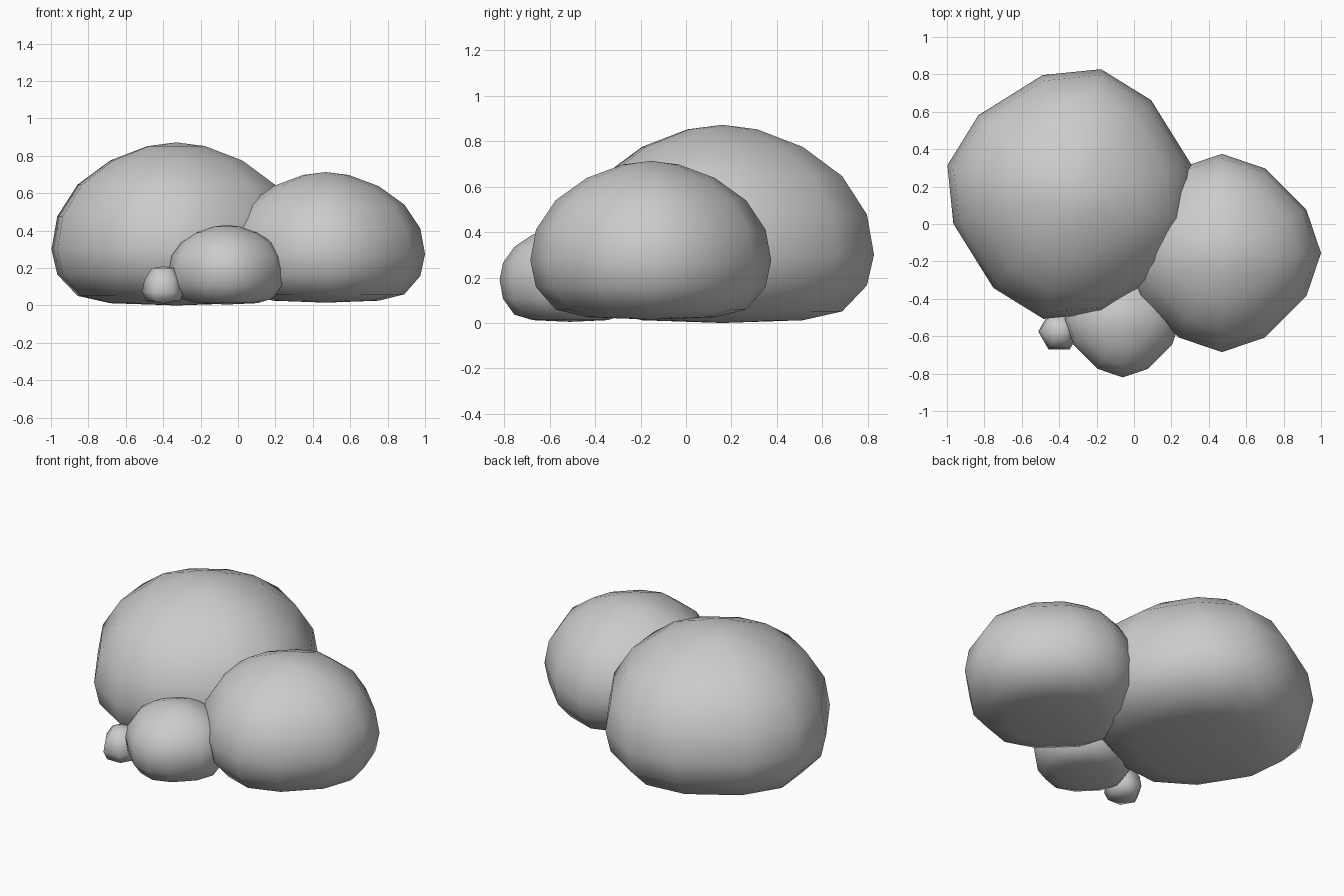
import bpy, bmesh
from math import cos, sin, radians

cube = bpy.data.objects.get("Cube")
if cube:
    bpy.data.objects.remove(cube, do_unlink=True)

# Stone colour
stone = bpy.data.materials.new("stone grey")
stone.use_nodes = True
grey = (0.6, 0.6, 0.6, 1)
stone.diffuse_color = grey
bsdf = stone.node_tree.nodes["Principled BSDF"]
bsdf.inputs["Base Color"].default_value = grey
bsdf.inputs["Roughness"].default_value = 0.9

# Ring outline (angle, radius) and domed profile (radius, height) with a flattened base
BOULDER_RING = [(90 * q + a, r) for q in range(4) for a, r in ((0, 1), (27, 0.957), (63, 0.957))]
BOULDER_PROFILE = [(0.23, 0.965), (0.53, 0.83), (0.79, 0.605), (0.953, 0.31),
                   (1, 0), (0.953, -0.45), (0.79, -0.83), (0.53, -0.96)]
PEBBLE_RING = [(60 * i, 1) for i in range(6)]
PEBBLE_PROFILE = [(0.55, 0.9), (0.9, 0.35), (1, -0.3), (0.8, -0.85)]


def rock(name, centre, radius, up, down, turn=0, ring=BOULDER_RING, profile=BOULDER_PROFILE):
    """Stack rings of the outline along the profile, closed by a top and a bottom pole."""
    bm = bmesh.new()
    cx, cy, cz = centre

    def height(h):
        return cz + h * (up if h > 0 else down)

    rings = [[bm.verts.new((cx + radius * p * r * cos(radians(a + turn)),
                            cy + radius * p * r * sin(radians(a + turn)), height(h)))
              for a, r in ring] for p, h in profile]
    top = bm.verts.new((cx, cy, height(1)))
    bottom = bm.verts.new((cx, cy, height(-1)))
    n = len(ring)
    for i in range(n):
        j = (i + 1) % n
        bm.faces.new((top, rings[0][i], rings[0][j]))
        for a, b in zip(rings, rings[1:]):
            bm.faces.new((a[i], b[i], b[j], a[j]))
        bm.faces.new((bottom, rings[-1][j], rings[-1][i]))
    bmesh.ops.recalc_face_normals(bm, faces=bm.faces)
    mesh = bpy.data.meshes.new(name)
    bm.to_mesh(mesh)
    bm.free()
    mesh.materials.append(stone)
    mesh.shade_smooth()
    bpy.context.collection.objects.link(bpy.data.objects.new(name, mesh))


# Cluster of rocks, largest to smallest
rock("large_boulder", (-0.33, 0.16, 0.3), 0.685, 0.572, 0.3, turn=-13)
rock("medium_boulder", (0.47, -0.155, 0.275), 0.53, 0.438, 0.26)
rock("small_boulder", (-0.06, -0.51, 0.19), 0.31, 0.24, 0.185)
rock("pebble", (-0.4, -0.575, 0.1), 0.112, 0.11, 0.09, ring=PEBBLE_RING, profile=PEBBLE_PROFILE)
